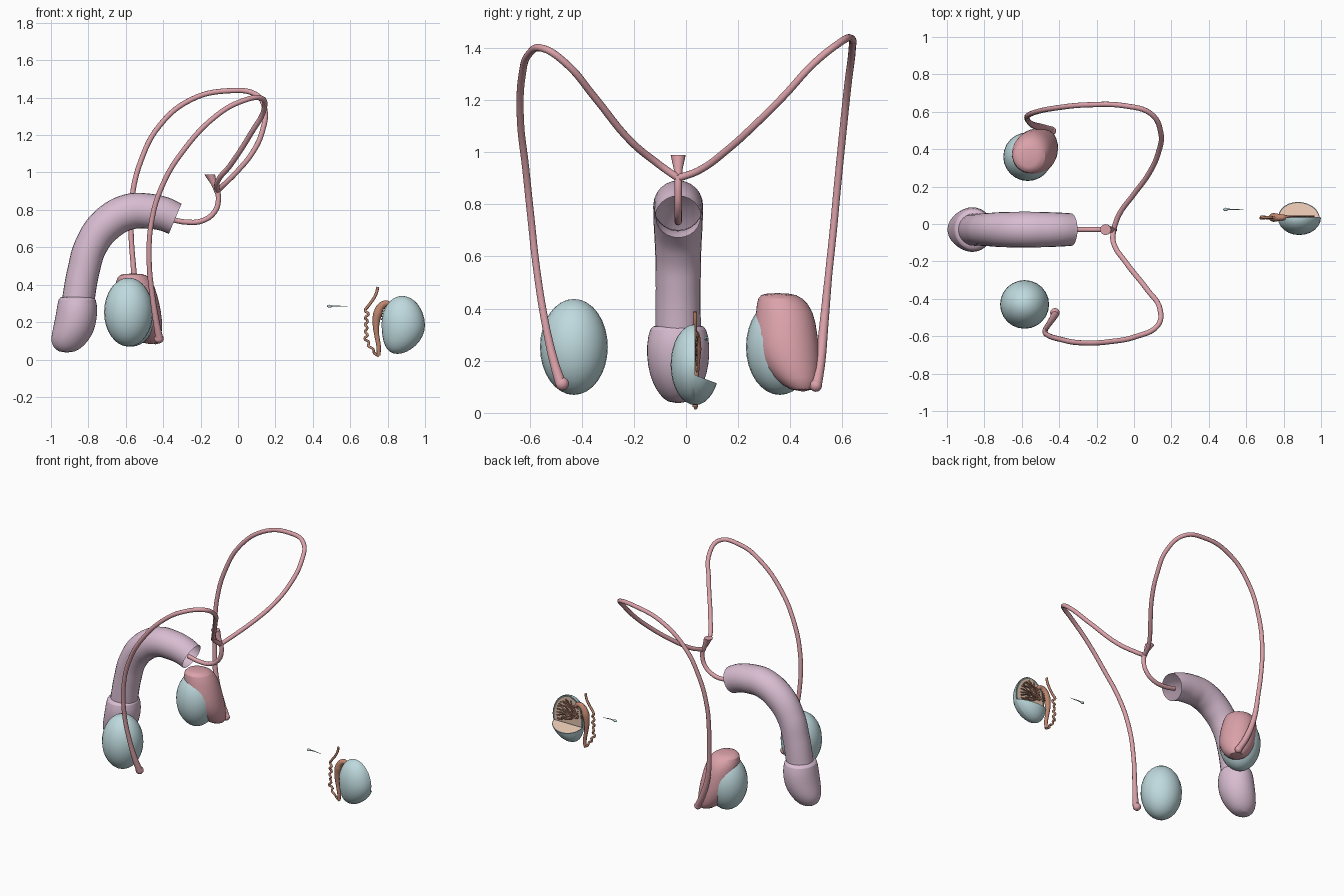
import bpy, bmesh, math, random
from mathutils import Vector

random.seed(4)
cube = bpy.data.objects.get("Cube")
if cube:
    bpy.data.objects.remove(cube, do_unlink=True)


def material(name, *rgb):
    m = bpy.data.materials.new(name)
    m.use_nodes = True
    m.diffuse_color = (*rgb, 1)
    m.node_tree.nodes["Principled BSDF"].inputs["Base Color"].default_value = (*rgb, 1)
    return m


MAUVE = material("mauve", .69, .51, .64)
PINK = material("pink", .71, .36, .40)
BLUE = material("pale blue", .52, .70, .73)
TAN = material("tan", .76, .54, .42)
BROWN = material("brown", .52, .24, .16)
DARK = material("dark brown", .27, .14, .09)
RIM = material("grey rim", .16, .19, .19)


def finish(name, bm, *mats):
    bmesh.ops.recalc_face_normals(bm, faces=bm.faces)
    mesh = bpy.data.meshes.new(name)
    bm.to_mesh(mesh)
    bm.free()
    ob = bpy.data.objects.new(name, mesh)
    bpy.context.collection.objects.link(ob)
    for m in mats:
        mesh.materials.append(m)
    bpy.ops.object.select_all(action='DESELECT')
    ob.select_set(True)
    bpy.context.view_layer.objects.active = ob
    bpy.ops.object.shade_smooth_by_angle(angle=math.radians(40))
    return ob


def tube(name, points, radii, mat, sides=12, steps=6, caps=True):
    """Smooth round tube through the points; radii is one value or a list."""
    if not isinstance(radii, list):
        radii = [radii] * len(points)
    cu = bpy.data.curves.new(name, 'CURVE')
    cu.dimensions = '3D'
    cu.bevel_depth = 1
    cu.bevel_resolution = sides // 2 - 2
    cu.resolution_u = steps
    cu.use_fill_caps = caps
    sp = cu.splines.new('BEZIER')
    sp.bezier_points.add(len(points) - 1)
    for bp, p, r in zip(sp.bezier_points, points, radii):
        bp.co = p
        bp.radius = r
        bp.handle_left_type = bp.handle_right_type = 'AUTO'
    cu.materials.append(mat)
    ob = bpy.data.objects.new(name, cu)
    bpy.context.collection.objects.link(ob)
    bpy.ops.object.select_all(action='DESELECT')
    ob.select_set(True)
    bpy.context.view_layer.objects.active = ob
    bpy.ops.object.convert(target='MESH')


def loft(name, sections, mat, sides=20, smooth=True):
    """Closed body from horizontal ellipses (x, y, z, rx, ry)."""
    bm = bmesh.new()
    rings = []
    for x, y, z, rx, ry in sections:
        rings.append([bm.verts.new((x + rx * math.cos(t), y + ry * math.sin(t), z))
                      for t in (i * math.tau / sides for i in range(sides))])
    for a, b in zip(rings, rings[1:]):
        for i in range(sides):
            j = (i + 1) % sides
            bm.faces.new((a[i], a[j], b[j], b[i]))
    bm.faces.new(rings[0])
    bm.faces.new(rings[-1])
    ob = finish(name, bm, mat)
    if smooth:
        sub = ob.modifiers.new("smooth", 'SUBSURF')
        sub.levels = sub.render_levels = 1


def egg(centre, size, u=24, v=16):
    bm = bmesh.new()
    bmesh.ops.create_uvsphere(bm, u_segments=u, v_segments=v, radius=1)
    for p in bm.verts:
        p.co = Vector(centre) + Vector(a * b for a, b in zip(p.co, size))
    return bm


# Shaft: open bent tube, and its rounded tip
Y = -.03
tube("shaft", [(-.336, Y, .752), (-.40, Y, .779), (-.48, Y, .793), (-.58, Y, .79),
               (-.70, Y, .725), (-.785, Y, .61), (-.825, Y, .48), (-.86, Y, .28)],
     [.087, .091, .094, .096, .094, .088, .086, .087], MAUVE, 24, 8, False)
loft("shaft_tip", [(-.86, Y, .338, .085, .09), (-.86, Y, .328, .102, .11),
                   (-.86, Y, .26, .112, .124), (-.873, Y, .18, .114, .119),
                   (-.893, Y, .12, .109, .102), (-.91, Y, .07, .086, .074),
                   (-.915, Y, .036, .04, .037)], MAUVE)

# Central duct with its flat-topped funnel
tube("central_duct", [(-.36, Y, .75), (-.28, Y, .735), (-.19, Y, .742),
                      (-.125, Y, .79), (-.105, Y, .85), (-.11, Y, .91)], .014, PINK)
loft("funnel", [(-.108, Y, .885, .014, .014), (-.127, Y, .935, .016, .017),
                (-.152, Y, .99, .029, .029)], PINK, 16, False)

# Long looping ducts with rounded ends
tube("left_duct", [(-.11, Y, .90), (-.08, .05, .93), (0, .16, 1.01), (.08, .27, 1.11),
                   (.13, .38, 1.22), (.143, .49, 1.34), (.09, .59, 1.42),
                   (-.05, .632, 1.437), (-.25, .637, 1.39), (-.42, .62, 1.25),
                   (-.52, .60, 1.06), (-.567, .58, .86), (-.572, .565, .70),
                   (-.562, .547, .53), (-.54, .53, .35), (-.49, .515, .20),
                   (-.44, .50, .105)], [.014] * 14 + [.017, .020, .021], PINK)
tube("right_duct", [(-.11, Y, .90), (-.11, -.10, .95), (-.04, -.21, 1.04),
                    (.07, -.35, 1.21), (.14, -.46, 1.34), (.125, -.545, 1.397),
                    (.01, -.602, 1.377), (-.12, -.628, 1.30), (-.29, -.635, 1.12),
                    (-.40, -.615, .94), (-.46, -.595, .75), (-.475, -.57, .53),
                    (-.455, -.535, .32), (-.435, -.505, .19), (-.42, -.48, .11)],
     [.014] * 12 + [.015, .018, .021], PINK)
finish("left_duct_end", egg((-.44, .498, .105), (.024, .024, .024), 12, 8), PINK)
finish("right_duct_end", egg((-.423, -.475, .112), (.026, .026, .026), 12, 8), PINK)

# Paired glands; the left one carries a wrapping cover
for side, centre in (("left", (-.568, .36, .253)), ("right", (-.585, -.43, .253))):
    finish(side + "_gland", egg(centre, (.131, .13, .184)), BLUE)
loft("left_gland_cover", [(-.565, .35, .460, .05, .05), (-.56, .36, .445, .09, .088),
                          (-.55, .38, .39, .107, .112), (-.533, .382, .30, .115, .124),
                          (-.515, .395, .21, .113, .122), (-.488, .425, .13, .082, .086),
                          (-.465, .45, .08, .045, .045)], PINK)


# Sectioned gland: whole front half, lower back quarter, tan cut faces with a rim
CUT_Y, CUT_Z = .035, .145


def cut(bm, co, normal, rim):
    res = bmesh.ops.bisect_plane(bm, geom=bm.verts[:] + bm.edges[:] + bm.faces[:],
                                 plane_co=co, plane_no=normal, clear_outer=True)
    edges = [g for g in res["geom_cut"] if isinstance(g, bmesh.types.BMEdge)]
    faces = bmesh.ops.holes_fill(bm, edges=edges, sides=0)["faces"]
    bmesh.ops.recalc_face_normals(bm, faces=bm.faces)
    for f in faces:
        f.material_index = 1
    if rim:
        for f in bmesh.ops.inset_region(bm, faces=faces, thickness=rim)["faces"]:
            f.material_index = 2


def section_body():
    bm = egg((.884, CUT_Y, .185), (.116, .094, .155))
    for v in bm.verts:
        lean = (v.co.z - .185) / .155
        v.co.x -= .032 * lean * lean if lean < 0 else .006 * lean
    return bm


front = section_body()
cut(front, (0, CUT_Y, 0), (0, 1, 0), .013)
finish("section_front_half", front, BLUE, TAN, RIM)
back = section_body()
cut(back, (0, CUT_Y, 0), (0, -1, 0), 0)
cut(back, (0, CUT_Y, CUT_Z), (0, .38, 1), .006)
finish("section_back_quarter", back, BLUE, TAN, RIM)

# Fan of wavy tubules over the cut face
hub = Vector((.80, .041, .215))
for i in range(13):
    t = math.radians(-38 + i * 10) * 1.25
    tip = Vector((.88 + .085 * math.cos(t), .041, max(.155, .205 + .105 * math.sin(t))))
    across = (tip - hub).cross(Vector((0, 1, 0))).normalized()
    path = [hub.lerp(tip, k / 8) + across * random.uniform(-.008, .008) for k in range(9)]
    tube(f"tubule_{i + 1}", path, .004, DARK if i % 2 else BROWN, 6, 3)

# Coiled body beside the section, linking tubules and wavy outlet duct
S = .035
tube("coil_body", [(.826, S, .275), (.80, S, .299), (.77, S, .289), (.747, S, .245),
                   (.738, S, .19), (.742, S, .13), (.752, S, .07), (.752, S, .022)],
     [.010, .015, .020, .024, .018, .013, .012, .010], BROWN)
for i in range(6):
    z = .20 + i * .016
    tube(f"link_tubule_{i + 1}", [(.755, S, z + .02), (.775, S + .006, z + .012),
                                  (.788, S - .004, z + .006), (.81, S, z)],
         .0035, DARK, 6, 3)
path = [(x, S, z) for x, z in ((.748, .388), (.738, .35), (.718, .315), (.694, .283))]
for i in range(1, 15):
    k = i / 14
    path.append((.687 + random.uniform(.004, .011) * (-1) ** i + .06 * max(0, k - .7) / .3,
                 S + .005 * math.sin(i * 2), .28 - .262 * k))
tube("outlet_duct", path, [.008] * 4 + [.007] * 14, BROWN, 8, 4)

# Tiny cell with a thin tail
finish("cell_head", egg((.49, .078, .285), (.014, .009, .008), 12, 8), BLUE)
tube("cell_tail", [(.50, .078, .285), (.53, .078, .287), (.56, .078, .284),
                   (.585, .078, .285)], [.004, .003, .002, .001], BLUE, 6, 4)
